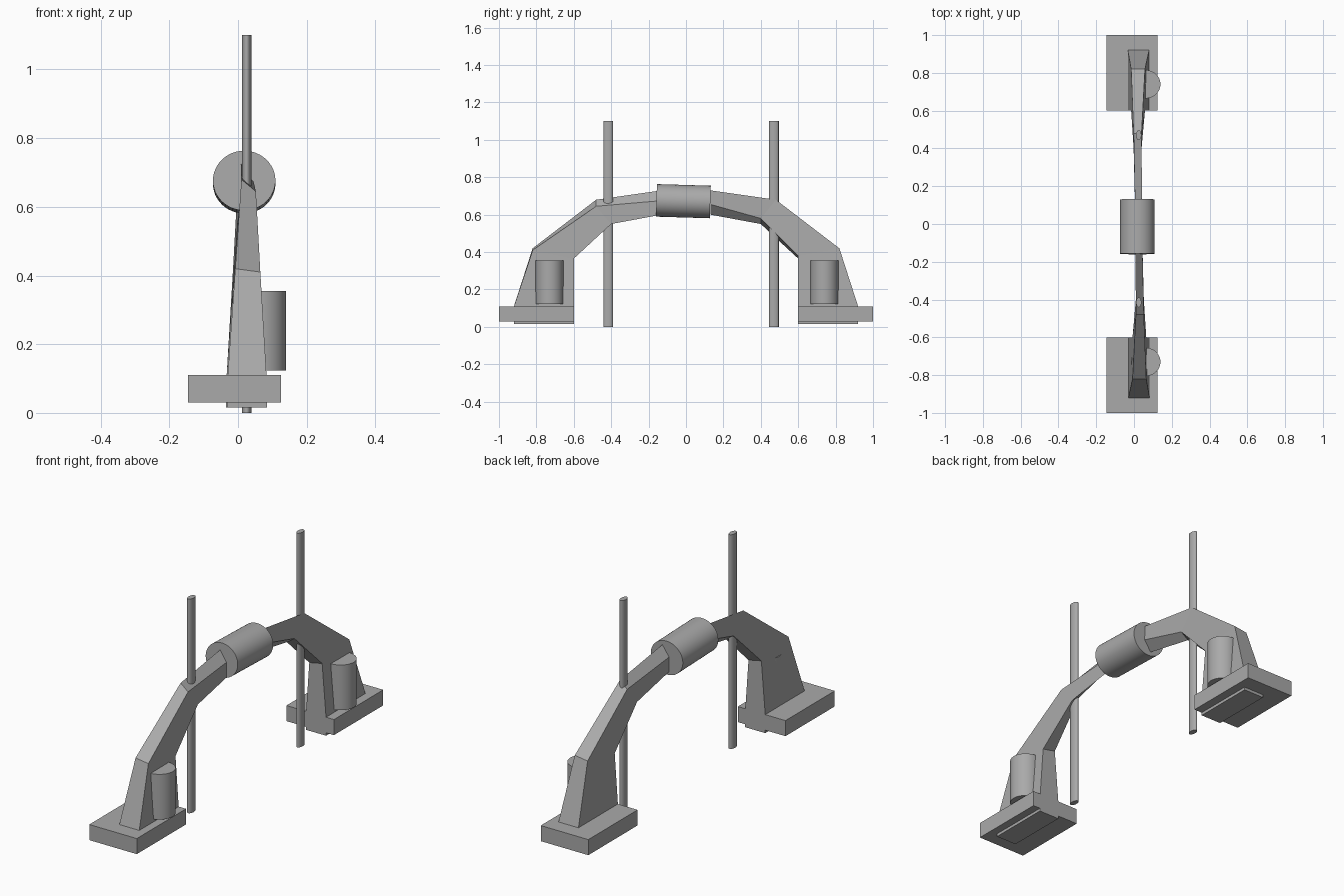
import bpy, bmesh, math
from mathutils import Matrix, Vector

old = bpy.data.objects.get("Cube")
if old:
    bpy.data.objects.remove(old, do_unlink=True)

grey = bpy.data.materials.new("plain grey")
grey.use_nodes = True
grey.diffuse_color = (0.4, 0.4, 0.4, 1)
grey.node_tree.nodes["Principled BSDF"].inputs["Base Color"].default_value = (0.4, 0.4, 0.4, 1)


def finish(bm, name, smooth=False):
    bmesh.ops.recalc_face_normals(bm, faces=bm.faces)
    mesh = bpy.data.meshes.new(name)
    bm.to_mesh(mesh)
    bm.free()
    mesh.materials.append(grey)
    obj = bpy.data.objects.new(name, mesh)
    bpy.context.collection.objects.link(obj)
    if smooth:
        bpy.ops.object.select_all(action='DESELECT')
        obj.select_set(True)
        bpy.context.view_layer.objects.active = obj
        bpy.ops.object.shade_smooth_by_angle(angle=math.radians(35))
    return obj


def box(name, center, size):
    bm = bmesh.new()
    bmesh.ops.create_cube(bm, size=1, matrix=Matrix.Translation(center) @ Matrix.Diagonal((*size, 1)))
    return finish(bm, name)


def cylinder(name, center, rx, ry, height, tilt=0):
    bm = bmesh.new()
    place = Matrix.Translation(center) @ Matrix.Rotation(tilt, 4, 'X') @ Matrix.Diagonal((rx, ry, height, 1))
    bmesh.ops.create_cone(bm, cap_ends=True, segments=48, radius1=1, radius2=1, depth=1, matrix=place)
    return finish(bm, name, True)


# Each arm station: x range, outer y, inner y, outer z (left, right), inner z (left, right)
STATIONS = [
    (-0.03, 0.085, -0.92, -0.60, (0.015, 0.015), (0.015, 0.015)),
    (-0.03, 0.083, -0.92, -0.60, (0.11, 0.11), (0.11, 0.11)),
    (-0.008, 0.065, -0.82, -0.60, (0.42, 0.41), (0.38, 0.365)),
    (0.01, 0.052, -0.48, -0.40, (0.68, 0.645), (0.58, 0.55)),
    (0.008, 0.045, -0.13, -0.13, (0.73, 0.675), (0.655, 0.60)),
]


def arm(name, turned):
    """Twisted tapering arm lofted through the stations."""
    bm = bmesh.new()
    turn = Matrix.Identity(4)
    if turned:
        pivot = Matrix.Translation((0.025, 0, 0))
        turn = pivot @ Matrix.Rotation(math.pi, 4, 'Z') @ pivot.inverted()
    rings = []
    for x0, x1, outer, inner, zo, zi in STATIONS:
        corners = [(x0, outer, zo[0]), (x1, outer, zo[1]), (x1, inner, zi[1]), (x0, inner, zi[0])]
        rings.append([bm.verts.new(turn @ Vector(c)) for c in corners])
    for a, b in zip(rings, rings[1:]):
        for i in range(4):
            j = (i + 1) % 4
            bm.faces.new((a[i], a[j], b[j], b[i]))
    bm.faces.new(rings[0])
    bm.faces.new(rings[-1])
    return finish(bm, name)


# Paired parts at each end
for end, side, motor_y, rod_y in (("front", -1, -0.73, -0.415), ("back", 1, 0.74, 0.47)):
    arm(end + "_arm", side > 0)
    box(end + "_foot", (-0.01, side * 0.8, 0.07), (0.27, 0.4, 0.08))
    cylinder(end + "_leg_cylinder", (0.062, motor_y, 0.239), 0.078, 0.075, 0.232)
    cylinder(end + "_rod", (0.025, rod_y, 0.55), 0.014, 0.026, 1.1)

# Central barrel joining the arms
cylinder("central_barrel", (0.018, -0.014, 0.672), 0.091, 0.087, 0.288, math.pi / 2 - 0.03)
